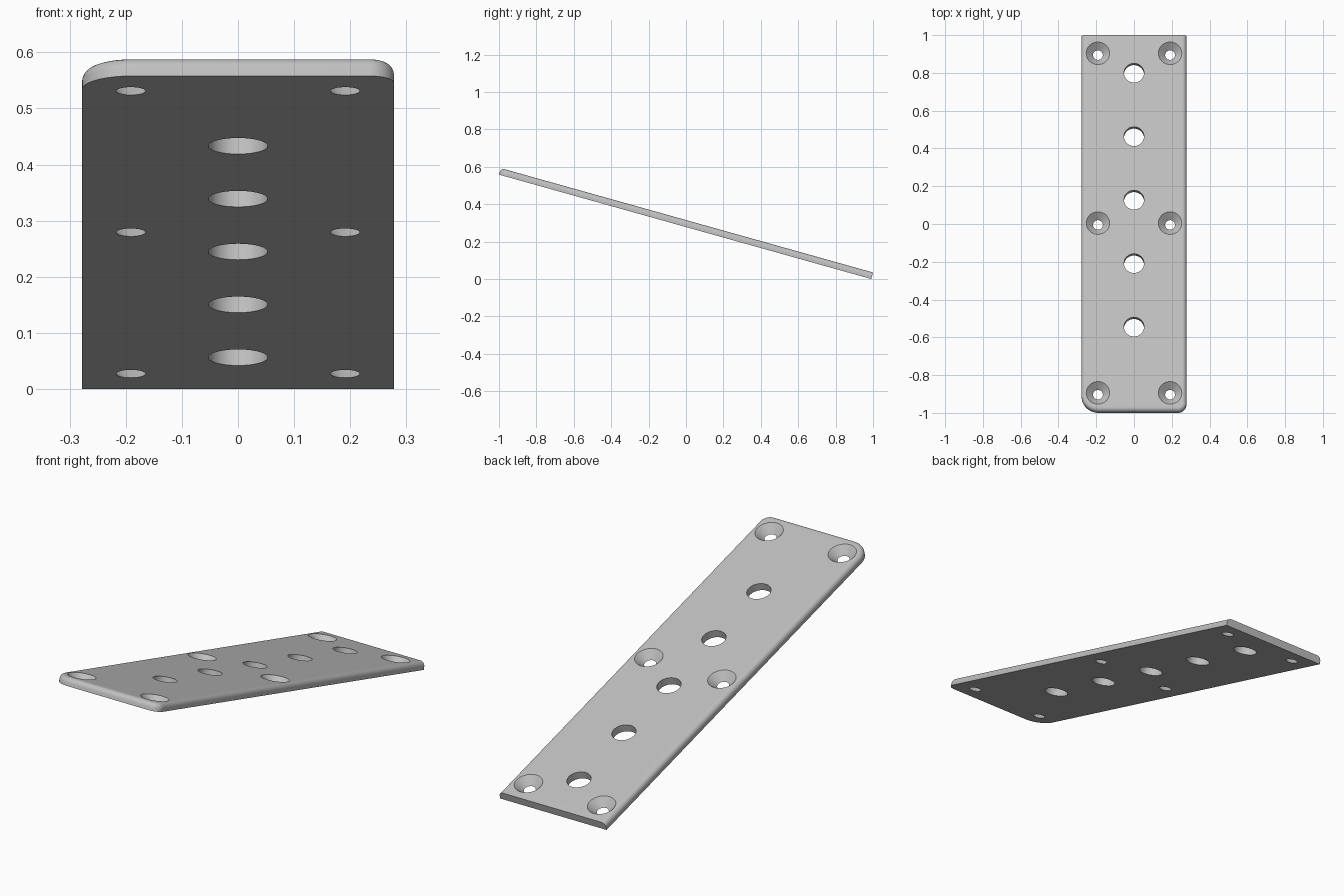
import bpy
import bmesh
from math import sin, cos, pi, radians
from mathutils import Matrix

cube = bpy.data.objects.get("Cube")
if cube:
    bpy.data.objects.remove(cube, do_unlink=True)

TILT = radians(15.66)
HALF_W, THICK = 0.278, 0.036
LENGTH = (2 - THICK * sin(TILT)) / cos(TILT)
ROUND = 0.022

# Material
steel = bpy.data.materials.new("light grey")
steel.use_nodes = True
grey = (0.53, 0.53, 0.53, 1)
steel.diffuse_color = grey
steel.node_tree.nodes["Principled BSDF"].inputs["Base Color"].default_value = grey


def make_object(name, bm):
    bmesh.ops.recalc_face_normals(bm, faces=bm.faces[:])
    mesh = bpy.data.meshes.new(name)
    bm.to_mesh(mesh)
    bm.free()
    mesh.materials.append(steel)
    obj = bpy.data.objects.new(name, mesh)
    bpy.context.collection.objects.link(obj)
    return obj


def corner(cx, cy, radius, start, steps=12):
    """Points of a quarter circle, counter-clockwise."""
    angles = [start + pi / 2 * i / steps for i in range(steps + 1)]
    return [(cx + radius * cos(a), cy + radius * sin(a)) for a in angles]


# Plate: square back end, front corners of two different radii
big, small = 0.09, 0.045
outline = [(HALF_W, 0), (-HALF_W, 0)]
outline += corner(-HALF_W + big, -LENGTH + big, big, pi)
outline += corner(HALF_W - small, -LENGTH + small, small, 1.5 * pi)

bm = bmesh.new()
base = bm.faces.new([bm.verts.new((x, y, 0)) for x, y in outline])
top = bmesh.ops.extrude_face_region(bm, geom=[base])["geom"]
bmesh.ops.translate(bm, vec=(0, 0, THICK),
                    verts=[g for g in top if isinstance(g, bmesh.types.BMVert)])

# Rounded upper rim on every side but the back
rim = [e for e in bm.edges
       if all(v.co.z > THICK / 2 for v in e.verts)
       and not all(v.co.y > -0.001 for v in e.verts)]
bmesh.ops.bevel(bm, geom=rim, offset=ROUND, offset_type='OFFSET',
                segments=6, profile=0.5, affect='EDGES')
plate = make_object("drilled_plate", bm)

# Hole cutters: straight bores and countersunk screw holes
holes = bmesh.new()


def add_cutter(x, along, r_bottom, r_top):
    extra = 0.01
    slope = (r_top - r_bottom) / THICK * extra
    bmesh.ops.create_cone(
        holes, cap_ends=True, segments=48,
        radius1=r_bottom - slope, radius2=r_top + slope,
        depth=THICK + 2 * extra,
        matrix=Matrix.Translation((x, -along, THICK / 2)))


for i in range(5):
    add_cutter(0, 0.208 + 0.349 * i, 0.053, 0.053)
for along in (0.1, LENGTH / 2, LENGTH - 0.1):
    for x in (-0.191, 0.191):
        add_cutter(x, along, 0.026, 0.062)
cutter = make_object("hole_cutters", holes)
cutter.hide_render = True

# Drill the plate, then drop the cutters
bpy.ops.object.select_all(action='DESELECT')
plate.select_set(True)
bpy.context.view_layer.objects.active = plate
drill = plate.modifiers.new("drill", 'BOOLEAN')
drill.operation = 'DIFFERENCE'
drill.solver = 'EXACT'
drill.object = cutter
bpy.ops.object.modifier_apply(modifier=drill.name)
bpy.data.objects.remove(cutter, do_unlink=True)
bpy.ops.object.shade_smooth_by_angle(angle=radians(30))

# Lean the plate so the front end is raised
plate.rotation_euler = (-TILT, 0, 0)
plate.location = (0, 1 - THICK * sin(TILT), 0)
